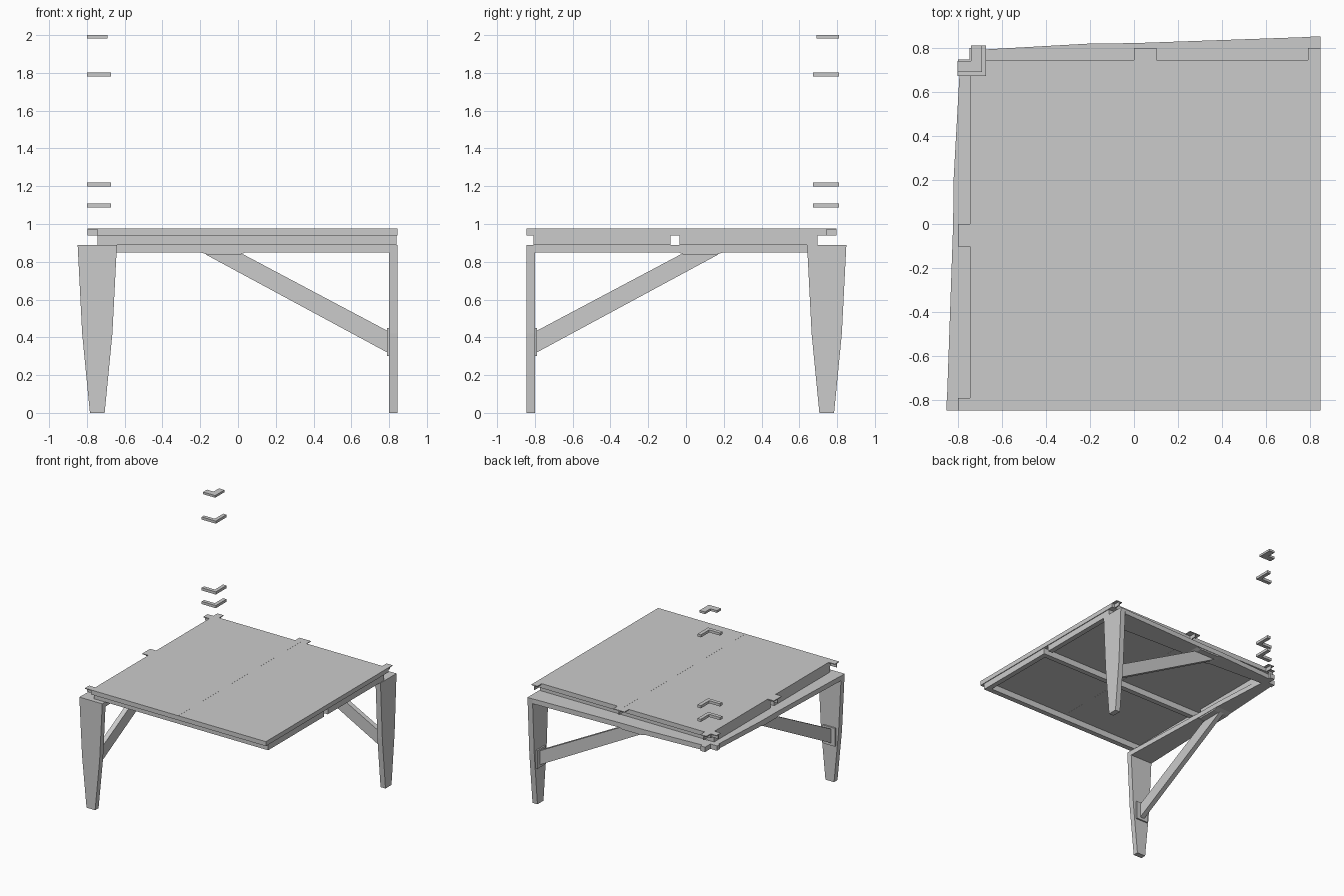
import bpy, bmesh
from mathutils import Vector

if "Cube" in bpy.data.objects:
    bpy.data.objects.remove(bpy.data.objects["Cube"])

def swap(v):
    # mirror across the diagonal that joins the two legged corners
    return Vector((-v[1], -v[0], v[2]))

def build(name, prisms, mirrored=False):
    """Each prism: (outline points, axis, low, high)."""
    bm = bmesh.new()
    for pts, axis, lo, hi in prisms:
        rings = []
        for h in (lo, hi):
            ring = []
            for a, b in pts:
                v = {'x': (h, a, b), 'y': (a, h, b), 'z': (a, b, h)}[axis]
                ring.append(bm.verts.new(swap(v) if mirrored else Vector(v)))
            rings.append(ring)
        bm.faces.new(rings[0])
        bm.faces.new(rings[1])
        n = len(pts)
        for i in range(n):
            j = (i + 1) % n
            bm.faces.new((rings[0][i], rings[0][j], rings[1][j], rings[1][i]))
    bmesh.ops.recalc_face_normals(bm, faces=bm.faces[:])
    me = bpy.data.meshes.new(name)
    bm.to_mesh(me)
    bm.free()
    ob = bpy.data.objects.new(name, me)
    bpy.context.collection.objects.link(ob)
    return ob

def rect(x0, x1, y0, y1):
    return [(x0, y0), (x1, y0), (x1, y1), (x0, y1)]

def taper(stations):
    """Symmetric outline about -0.745 from (position, half width)."""
    return ([(-0.745 - w, p) for p, w in stations] +
            [(-0.745 + w, p) for p, w in reversed(stations)])

# Legs, beams, braces and edge tabs, repeated across the diagonal
for side, m in (("front", False), ("back", True)):
    build(side + "_leg", [(taper([(0, .039), (.42, .08), (.89, .104)]),
                           'y', -0.845, -0.80)], m)
    build(side + "_beam", [(taper([(-0.80, .103), (0, .075), (.20, .073), (.70, .045)]),
                            'z', 0.85, 0.89)], m)
    build(side + "_brace", [([(-0.79, .32), (-0.79, .435), (-0.03, .838), (.17, .838)],
                             'x', -0.765, -0.725)], m)
    # brace end plates
    build(side + "_brace_plates", [
        (rect(-0.80, -0.788, .30, .45), 'x', -0.80, -0.69),
        ([(-0.04, .85), (.20, .85), (.16, .838), (-0.01, .838)], 'x', -0.815, -0.675)], m)
    # thin tabs on the outer edge, each with a rib below
    tabs = []
    for y0, y1 in ((-.845, -.79), (-.102, 0), (.69, .745)):
        mid = (y0 + y1) / 2
        tabs += [(rect(-.798, -.743, y0, y1), 'z', .971, .977),
                 (rect(-.798, -.743, .94, .971), 'y', mid - .004, mid + .004)]
    build(side + "_edge_tabs", tabs, m)

# Upper boards, side by side
build("upper_boards", [(rect(-.743, .0502, -.845, .743), 'z', .94, .977),
                       (rect(.0508, .845, -.845, .743), 'z', .94, .977)])

# Battens under the boards: long rails between split end rails
long_rails = [(rect(-.70, .796, y, y + .043), 'z', .89, .94)
              for y in (-.807, -.125, .653)]
end_rails = [(rect(x, x + .043, y0, y1), 'z', .89, .94)
             for x in (-.743, .796) for y0, y1 in ((-.807, -.082), (-.034, .696))]
build("long_rails", long_rails)
build("end_rails", end_rails)

# L-shaped corner joint and the loose keys floating above it
def ell(outer, width):
    e, i = outer, outer + width
    return [(-.80, e), (-e, e), (-e, .81), (-i, .81), (-i, i), (-.80, i)]

build("corner_joint", [(ell(.70, .04), 'z', 0.85, 0.89)])
for i, (z0, z1, outer, width) in enumerate(((1.087, 1.109, .672, .03),
                                            (1.199, 1.221, .672, .03),
                                            (1.781, 1.802, .672, .03),
                                            (1.982, 2.0, .69, .05))):
    build("corner_key_%d" % (i + 1), [(ell(outer, width), 'z', z0, z1)])
